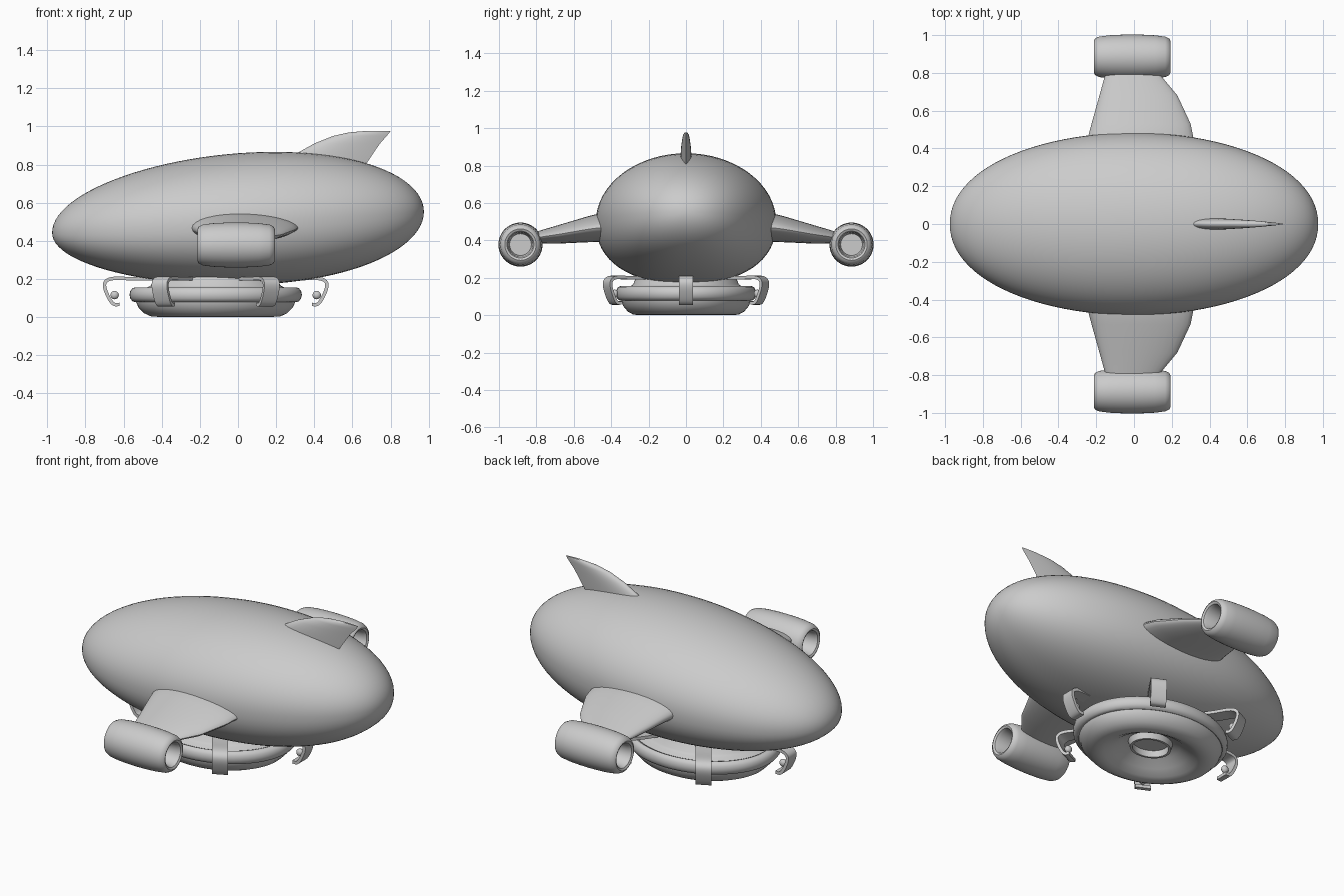
import bpy, bmesh
from math import sin, cos, pi, radians
from mathutils import Vector, Matrix

cube = bpy.data.objects.get("Cube")
if cube:
    bpy.data.objects.remove(cube, do_unlink=True)

grey = bpy.data.materials.new("light grey")
grey.use_nodes = True
grey.diffuse_color = (0.6, 0.6, 0.6, 1)
grey.node_tree.nodes["Principled BSDF"].inputs["Base Color"].default_value = (0.6, 0.6, 0.6, 1)


def finish(name, bm, angle=40):
    bmesh.ops.remove_doubles(bm, verts=bm.verts, dist=0.0003)
    bmesh.ops.recalc_face_normals(bm, faces=bm.faces)
    mesh = bpy.data.meshes.new(name)
    bm.to_mesh(mesh)
    bm.free()
    mesh.materials.append(grey)
    obj = bpy.data.objects.new(name, mesh)
    bpy.context.collection.objects.link(obj)
    bpy.ops.object.select_all(action='DESELECT')
    obj.select_set(True)
    bpy.context.view_layer.objects.active = obj
    bpy.ops.object.shade_smooth_by_angle(angle=radians(angle))
    return obj


def loft(name, loops, caps=True, angle=40):
    """Skin a row of closed loops that have equal point counts."""
    bm = bmesh.new()
    rows = [[bm.verts.new(p) for p in loop] for loop in loops]
    n = len(rows[0])
    for a, b in zip(rows, rows[1:]):
        for i in range(n):
            j = (i + 1) % n
            bm.faces.new((a[i], a[j], b[j], b[i]))
    if caps:
        bm.faces.new(rows[0])
        bm.faces.new(rows[-1])
    return finish(name, bm, angle)


def lathe(name, profile, place, sides=48):
    """Turn (radius, height) points; place maps a turned point to the model."""
    loops = [[place(r * cos(2 * pi * i / sides), r * sin(2 * pi * i / sides), h)
              for i in range(sides)] for r, h in profile]
    return loft(name, loops, caps=False)


def rounded(points, steps=5):
    """Catmull-Rom curve through the points."""
    pts = [Vector(p) for p in points]
    pts = [2 * pts[0] - pts[1]] + pts + [2 * pts[-1] - pts[-2]]
    out = []
    for a, b, c, d in zip(pts, pts[1:], pts[2:], pts[3:]):
        for k in range(steps):
            t = k / steps
            out.append(0.5 * (2 * b + (c - a) * t + (2 * a - 5 * b + 4 * c - d) * t * t
                              + (3 * b - a - 3 * c + d) * t ** 3))
    return out + [pts[-2]]


def blade(name, stations, place, sharp):
    """Aerofoil loft: stations are (span, front, back, thickness, offset)."""
    peak = max((k / 50) ** 0.5 * (1 - k / 50) ** sharp for k in range(51))
    loops = []
    for span, front, back, thick, off in stations:
        loop = []
        for k in range(32):
            a = 2 * pi * k / 32
            u = (1 - cos(a)) / 2
            h = thick / 2 * u ** 0.5 * (1 - u) ** sharp / peak
            loop.append(place(front + (back - front) * u, span,
                              off + (h if a < pi else -h)))
        loops.append(loop)
    return loft(name, loops)


# Hull: egg-shaped sections, fuller below and towards the tail
def hull_section(t, sides=64):
    x, s = -0.975 * cos(t), sin(t)
    loop = []
    for i in range(sides):
        a = 2 * pi * i / sides
        c, v = cos(a), sin(a)
        power = 1 if v > 0 else 0.88
        height = 0.362 + 0.02 * x if v > 0 else 0.33 + 0.045 * x
        y = 0.483 * s ** 0.95 * abs(c) ** power * (1 if c > 0 else -1)
        z = 0.497 + 0.056 * x + height * s * abs(v) ** power * (1 if v > 0 else -1)
        loop.append((x, y, z))
    return loop


loft("hull", [hull_section(max(pi * i / 48, 0) if i < 48 else pi - 1e-9)
              for i in range(49)], caps=False, angle=60)

# Top fin
blade("top_fin", [(0.76, 0.25, 0.64, 0.06, 0), (0.80, 0.27, 0.67, 0.06, 0),
                  (0.86, 0.31, 0.71, 0.058, 0), (0.91, 0.40, 0.745, 0.05, 0),
                  (0.95, 0.50, 0.78, 0.038, 0), (0.968, 0.58, 0.795, 0.028, 0),
                  (0.977, 0.68, 0.80, 0.012, 0)],
      lambda u, s, h: (u, h, s), 1.0)

# Wings and engine pods on both sides
half_pod = [(0, 0.10), (0.058, 0.10), (0.066, 0.18), (0.072, 0.197), (0.084, 0.203),
            (0.097, 0.196), (0.107, 0.175), (0.114, 0.12), (0.117, 0.06)]
pod = half_pod + [(0.118, 0)] + [(r, -h) for r, h in reversed(half_pod)]
for side, word in ((-1, "front"), (1, "rear")):
    blade(word + "_wing", [(0.38, -0.27, 0.33, 0.165, 0.475), (0.48, -0.238, 0.31, 0.15, 0.466),
                           (0.53, -0.225, 0.30, 0.138, 0.459), (0.68, -0.183, 0.23, 0.10, 0.433),
                           (0.80, -0.15, 0.13, 0.065, 0.415)],
          lambda u, s, h: (u, side * s, h), 0.6)
    lathe(word + "_engine_pod", pod,
          lambda a, b, h: (h - 0.01, side * 0.885 + a, 0.378 + b))


# Gondola: oval turned dish with a hollow underside and a short central tube
def oval(a, b, h):
    return (a - 0.117, b * 0.83, h)


lathe("gondola_dish", [(0, 0.09), (0.105, 0.09), (0.105, 0.05), (0.12, 0.05), (0.13, 0.085),
                       (0.17, 0.07), (0.22, 0.035), (0.27, 0.01), (0.30, 0.001),
                       (0.34, 0.004), (0.375, 0.02), (0.405, 0.05), (0.42, 0.085),
                       (0.42, 0.135), (0.36, 0.155), (0.34, 0.165), (0.32, 0.21),
                       (0.29, 0.235), (0, 0.235)], oval, 64)
rim = [(0.422 + 0.03 * cos(2 * pi * k / 12), 0.117 + 0.039 * sin(2 * pi * k / 12))
       for k in range(13)]
lathe("gondola_rim", rim, oval, 64)

# Six curved straps with a small knob inside each hook
path = rounded([(0.31, 0.2), (0.42, 0.2), (0.53, 0.203), (0.575, 0.188),
                (0.582, 0.155), (0.56, 0.10), (0.535, 0.068), (0.505, 0.066)])
for n in range(6):
    turn = (Matrix.Translation((-0.117, 0, 0)) @ Matrix.Diagonal((1, 0.83, 1, 1))
            @ Matrix.Rotation(n * pi / 3, 4, 'Z'))
    loops = []
    for i, p in enumerate(path):
        d = (path[min(i + 1, len(path) - 1)] - path[max(i - 1, 0)]).normalized()
        q = Vector((-d.y, d.x)) * 0.009
        loops.append([turn @ Vector((p.x + k * q.x, w, p.y + k * q.y))
                      for k, w in ((1, -0.046), (1, 0.046), (-1, 0.046), (-1, -0.046))])
    loft("strap_%d" % (n + 1), loops)
    bm = bmesh.new()
    bmesh.ops.create_uvsphere(bm, u_segments=16, v_segments=10, radius=0.022,
                              matrix=turn @ Matrix.Translation((0.53, 0, 0.115)))
    finish("strap_knob_%d" % (n + 1), bm)
